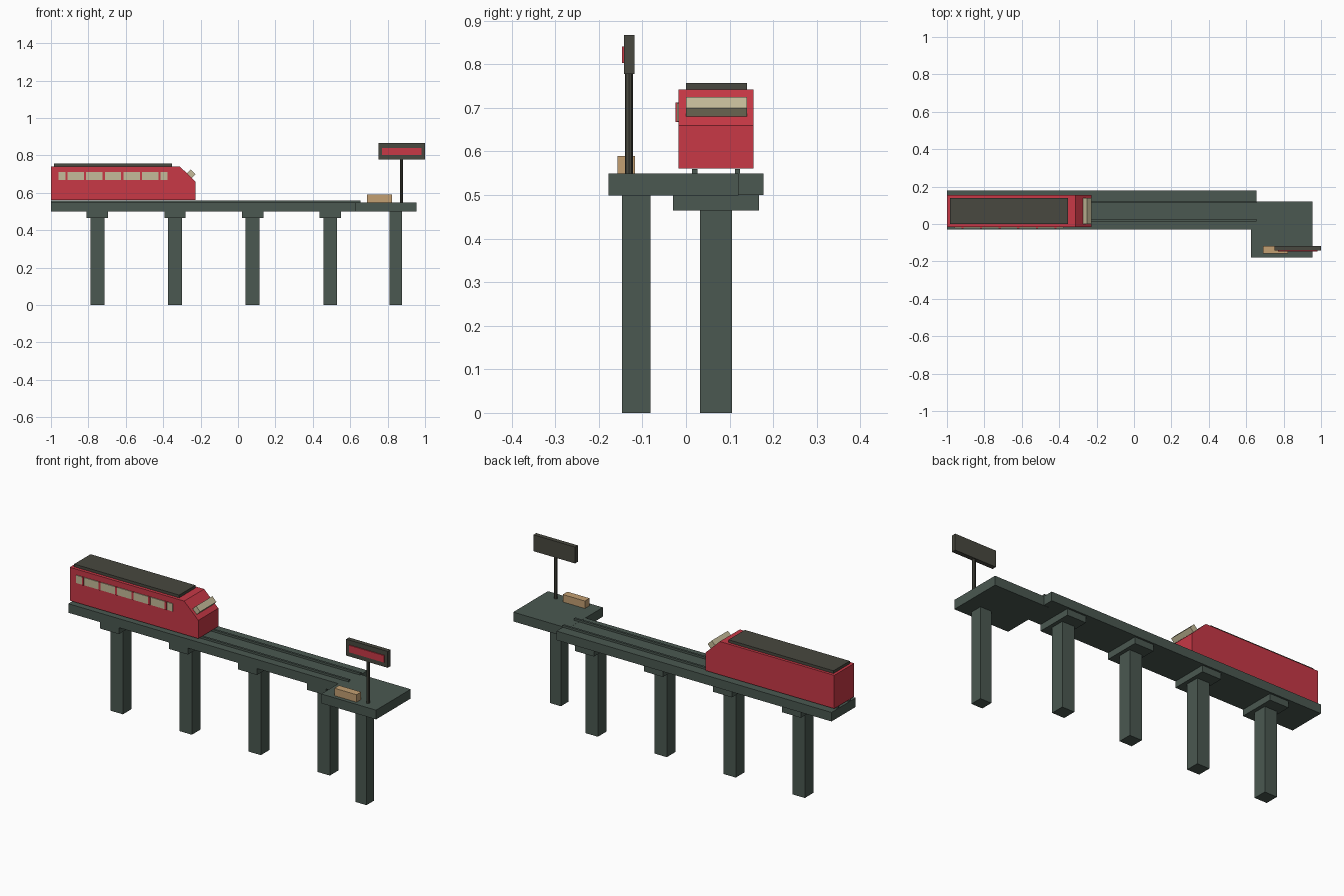
import bpy, bmesh

if "Cube" in bpy.data.objects:
    bpy.data.objects.remove(bpy.data.objects["Cube"])


def material(name, rgb):
    m = bpy.data.materials.new(name)
    m.diffuse_color = (*rgb, 1)
    m.use_nodes = True
    m.node_tree.nodes["Principled BSDF"].inputs["Base Color"].default_value = m.diffuse_color
    return m


CONCRETE = material("concrete", (0.069, 0.098, 0.082))
RED = material("red_paint", (0.58, 0.04, 0.061))
DARK = material("dark_metal", (0.065, 0.065, 0.05))
GLASS = material("window", (0.56, 0.50, 0.32))
WOOD = material("wood", (0.55, 0.35, 0.17))


def prism(name, profile, y0, y1, mat):
    """Extrude an xz profile from y0 to y1."""
    bm = bmesh.new()
    face = bm.faces.new([bm.verts.new((x, y0, z)) for x, z in profile])
    ext = bmesh.ops.extrude_face_region(bm, geom=[face])
    verts = [v for v in ext["geom"] if isinstance(v, bmesh.types.BMVert)]
    bmesh.ops.translate(bm, verts=verts, vec=(0, y1 - y0, 0))
    bmesh.ops.recalc_face_normals(bm, faces=bm.faces)
    me = bpy.data.meshes.new(name)
    bm.to_mesh(me)
    bm.free()
    me.materials.append(mat)
    ob = bpy.data.objects.new(name, me)
    bpy.context.collection.objects.link(ob)
    return ob


def box(name, x0, x1, y0, y1, z0, z1, mat):
    return prism(name, [(x0, z0), (x1, z0), (x1, z1), (x0, z1)], y0, y1, mat)


# Elevated track: deck and two rails
box("track_deck", -1, 0.655, -0.03, 0.178, 0.50, 0.549, CONCRETE)
for i, y in enumerate((0.02, 0.118)):
    box(f"rail_{i + 1}", -1, 0.655, y - 0.006, y + 0.006, 0.545, 0.56, CONCRETE)

# Piers with caps under the track
for i in range(4):
    x = -0.752 + i * 0.415
    box(f"pier_{i + 1}", x - 0.037, x + 0.037, 0.032, 0.106, 0, 0.467, CONCRETE)
    box(f"pier_cap_{i + 1}", x - 0.057, x + 0.057, -0.03, 0.168, 0.465, 0.501, CONCRETE)

# Station platform and its pier
box("platform", 0.625, 0.955, -0.178, 0.12, 0.499, 0.5495, CONCRETE)
box("platform_pier", 0.809, 0.876, -0.147, -0.081, 0, 0.501, CONCRETE)

# Train body with sloped nose, and roof panel
prism("train_body", [(-1, 0.561), (-0.227, 0.561), (-0.227, 0.66),
                     (-0.312, 0.742), (-1, 0.742)], -0.017, 0.155, RED)
box("train_roof", -0.985, -0.354, 0.0, 0.14, 0.74, 0.757, DARK)

# Window strip divided by red posts
box("window_strip", -0.96, -0.378, -0.021, -0.01, 0.669, 0.711, GLASS)
for i in range(6):
    x = -0.917 + i * 0.0995
    box(f"window_post_{i + 1}", x - 0.006, x + 0.006, -0.024, -0.01, 0.668, 0.712, RED)

# Tilted windscreen standing out of the nose slope
prism("windscreen", [(-0.252, 0.725), (-0.228, 0.70), (-0.255, 0.672),
                     (-0.280, 0.697)], 0.0, 0.14, GLASS)

# Bench
box("bench", 0.69, 0.823, -0.157, -0.117, 0.547, 0.59, WOOD)

# Station sign on a pole
bpy.ops.mesh.primitive_cylinder_add(vertices=8, radius=0.009, depth=0.24,
                                    location=(0.874, -0.131, 0.667))
pole = bpy.context.object
pole.name = "sign_pole"
pole.data.materials.append(DARK)
box("sign_board", 0.75, 1.0, -0.142, -0.118, 0.778, 0.867, DARK)
box("sign_panel", 0.77, 0.98, -0.147, -0.135, 0.803, 0.841, RED)
